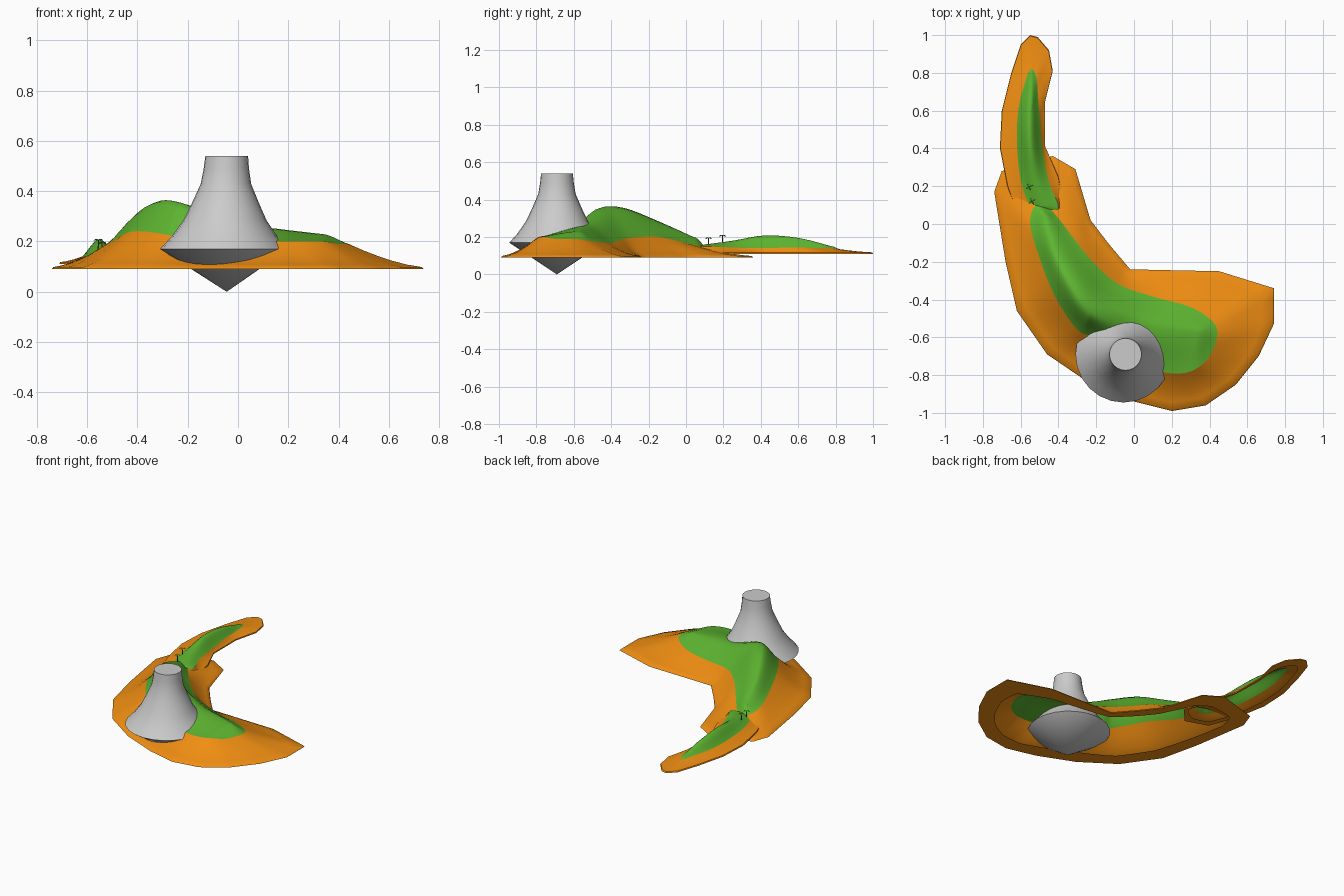
import bpy, bmesh, math
from mathutils import Vector

if "Cube" in bpy.data.objects:
    bpy.data.objects.remove(bpy.data.objects["Cube"])

SUB = 4  # samples between outline points


def material(name, rgb):
    m = bpy.data.materials.new(name)
    m.diffuse_color = (*rgb, 1)
    m.use_nodes = True
    m.node_tree.nodes["Principled BSDF"].inputs["Base Color"].default_value = m.diffuse_color
    return m


SAND = material("sand", (0.87, 0.27, 0.006))
GRASS = material("grass", (0.11, 0.46, 0.03))
BARK = material("bark", (0.2, 0.1, 0.03))


def spline(a, b, c, d, t):
    return 0.5 * (2 * b + (c - a) * t + (2 * a - 5 * b + 4 * c - d) * t * t
                  + (3 * b - a - 3 * c + d) * t ** 3)


def finish(name, bm, mat=None, angle=35):
    me = bpy.data.meshes.new(name)
    bm.to_mesh(me)
    bm.free()
    ob = bpy.data.objects.new(name, me)
    bpy.context.collection.objects.link(ob)
    if mat:
        me.materials.append(mat)
    bpy.ops.object.select_all(action='DESELECT')
    ob.select_set(True)
    bpy.context.view_layer.objects.active = ob
    bpy.ops.object.shade_smooth_by_angle(angle=math.radians(angle))
    return ob


def skin(name, rings, mat):
    bm = bmesh.new()
    vs = [[bm.verts.new(p) for p in r] for r in rings]
    n = len(rings[0])
    for a, b in zip(vs, vs[1:]):
        for i in range(n):
            j = (i + 1) % n
            bm.faces.new((a[i], b[i], b[j], a[j]))
    bmesh.ops.remove_doubles(bm, verts=bm.verts, dist=0.0004)
    return finish(name, bm, mat, 50)


def island(prefix, base, shore, grass, ridge, ids):
    """Sand shell from shore to grass line, grass mound from grass line to ridge."""
    shore = [Vector((*p, base)) for p in shore]
    grass = [Vector(p) for p in grass]
    ridge = [Vector(p) for p in ridge]
    n, last = len(shore), len(ridge) - 1

    def crest(u):
        i = min(int(u), last - 1)
        q = [ridge[max(0, min(last, i + k))] for k in (-1, 0, 1, 2)]
        return spline(*q, u - i)

    O, G, R = [], [], []
    for i in range(n):
        for s in range(SUB):
            t, j = s / SUB, (i + 1) % n
            O.append(shore[i].lerp(shore[j], t))
            G.append(spline(*[grass[(i + k) % n] for k in (-1, 0, 1, 2)], t))
            R.append(crest(ids[i] + (ids[j] - ids[i]) * t))

    # sand: flat underside rim, thin edge, then a concave beach slope
    rim = [o.lerp(Vector((g.x, g.y, base)), 0.5) for o, g in zip(O, G)]
    rings = [rim, O]
    for k in range(6):
        t = 0.03 + 0.97 * k / 5
        ring = []
        for o, g in zip(O, G):
            p = o.lerp(g, t)
            p.z = base + 0.008 + (g.z - base - 0.008) * t ** 1.5
            ring.append(p)
        rings.append(ring)
    skin(prefix + "_sand", rings, SAND)

    # grass mound
    rings = []
    for k in range(7):
        t = k / 6
        e = 0.5 * math.sin(t * math.pi / 2) + 0.5 * t * t * (3 - 2 * t)
        ring = []
        for g, r in zip(G, R):
            p = g.lerp(r, t)
            p.z = g.z + (r.z - g.z) * e
            ring.append(p)
        rings.append(ring)
    skin(prefix + "_grass", rings, GRASS)


# main crescent island
island(
    "main_island", 0.09,
    [(-.43, .36), (-.31, .29), (-.23, .02), (-.13, -.11), (-.02, -.24), (.2, -.245),
     (.45, -.25), (.74, -.34), (.74, -.53), (.66, -.70), (.54, -.85), (.38, -.96),
     (.2, -.99), (0, -.94), (-.24, -.84), (-.46, -.69), (-.62, -.46), (-.68, -.2),
     (-.74, .17), (-.70, .28)],
    [(-.45, .08, .15), (-.40, .03, .16), (-.27, -.14, .2), (-.17, -.25, .2),
     (-.06, -.33, .19), (.12, -.39, .17), (.3, -.44, .17), (.42, -.52, .18),
     (.44, -.6, .19), (.40, -.70, .19), (.34, -.76, .2), (.26, -.79, .2),
     (.14, -.78, .2), (-.02, -.70, .2), (-.2, -.6, .21), (-.3, -.56, .23),
     (-.42, -.38, .24), (-.5, -.18, .2), (-.55, 0, .17), (-.52, .1, .15)],
    [(-.47, .04, .2), (-.42, -.15, .285), (-.33, -.33, .355), (-.23, -.46, .355),
     (-.02, -.52, .275), (.16, -.56, .25), (.33, -.57, .23)],
    [0, 0, 1, 2, 3, 4, 5, 6, 6, 6, 6, 6, 5, 4, 3, 3, 2, 1, 0, 0])

# narrow northern island
island(
    "north_island", 0.11,
    [(-.55, 1.0), (-.51, .99), (-.45, .92), (-.43, .81), (-.47, .65), (-.47, .41),
     (-.40, .25), (-.36, .05), (-.45, -.05), (-.6, 0), (-.67, .2), (-.71, .4),
     (-.70, .6), (-.65, .8), (-.6, .95)],
    [(-.545, .82, .135), (-.53, .81, .135), (-.515, .77, .14), (-.51, .70, .14),
     (-.50, .58, .145), (-.485, .4, .14), (-.45, .22, .145), (-.40, .09, .15),
     (-.47, .06, .14), (-.54, .08, .14), (-.6, .23, .14), (-.62, .45, .14),
     (-.61, .62, .14), (-.58, .74, .14), (-.56, .80, .135)],
    [(-.545, .78, .15), (-.55, .6, .195), (-.55, .42, .208), (-.53, .25, .18),
     (-.48, .1, .16)],
    [0, 0, 0, 1, 1, 2, 3, 4, 4, 4, 3, 2, 1, 0, 0])

# volcano: flared cone with pointed underside, (radius, z) profile
profile = [(.085, .54), (.09, .49), (.1, .43), (.13, .36), (.165, .285),
           (.21, .22), (.255, .17)]
SIDES = 24
bm = bmesh.new()
loops = []
for r, z in profile:
    cx = -.045 - .01 * (.54 - z) / .37
    loops.append([bm.verts.new((cx + r * math.cos(a), -.69 + r * math.sin(a), z))
                  for a in (math.tau * i / SIDES for i in range(SIDES))])
apex = bm.verts.new((-.045, -.69, 0))
bm.faces.new(loops[0])
for i in range(SIDES):
    j = (i + 1) % SIDES
    for a, b in zip(loops, loops[1:]):
        bm.faces.new((a[i], b[i], b[j], a[j]))
    bm.faces.new((loops[-1][j], loops[-1][i], apex))
bmesh.ops.recalc_face_normals(bm, faces=bm.faces)
finish("volcano", bm)

# two tiny palms between the islands
for k, (x, y, z) in enumerate([(-.555, .195, .168), (-.54, .12, .155)], 1):
    bm = bmesh.new()
    bmesh.ops.create_cone(bm, cap_ends=True, segments=5, radius1=.003, radius2=.002, depth=.04)
    bmesh.ops.translate(bm, verts=bm.verts, vec=(x, y, z + .02))
    finish(f"palm_trunk_{k}", bm, BARK)
    bm = bmesh.new()
    for i in range(4):
        a = math.tau * i / 4 + .5
        d, s = Vector((math.cos(a), math.sin(a), 0)), Vector((-math.sin(a), math.cos(a), 0))
        top = Vector((x, y, z + .042))
        mid = top + d * .012
        pts = [top, mid - s * .005, top + d * .022 - Vector((0, 0, .008)), mid + s * .005]
        bm.faces.new([bm.verts.new(p) for p in pts])
    finish(f"palm_leaves_{k}", bm, GRASS)
